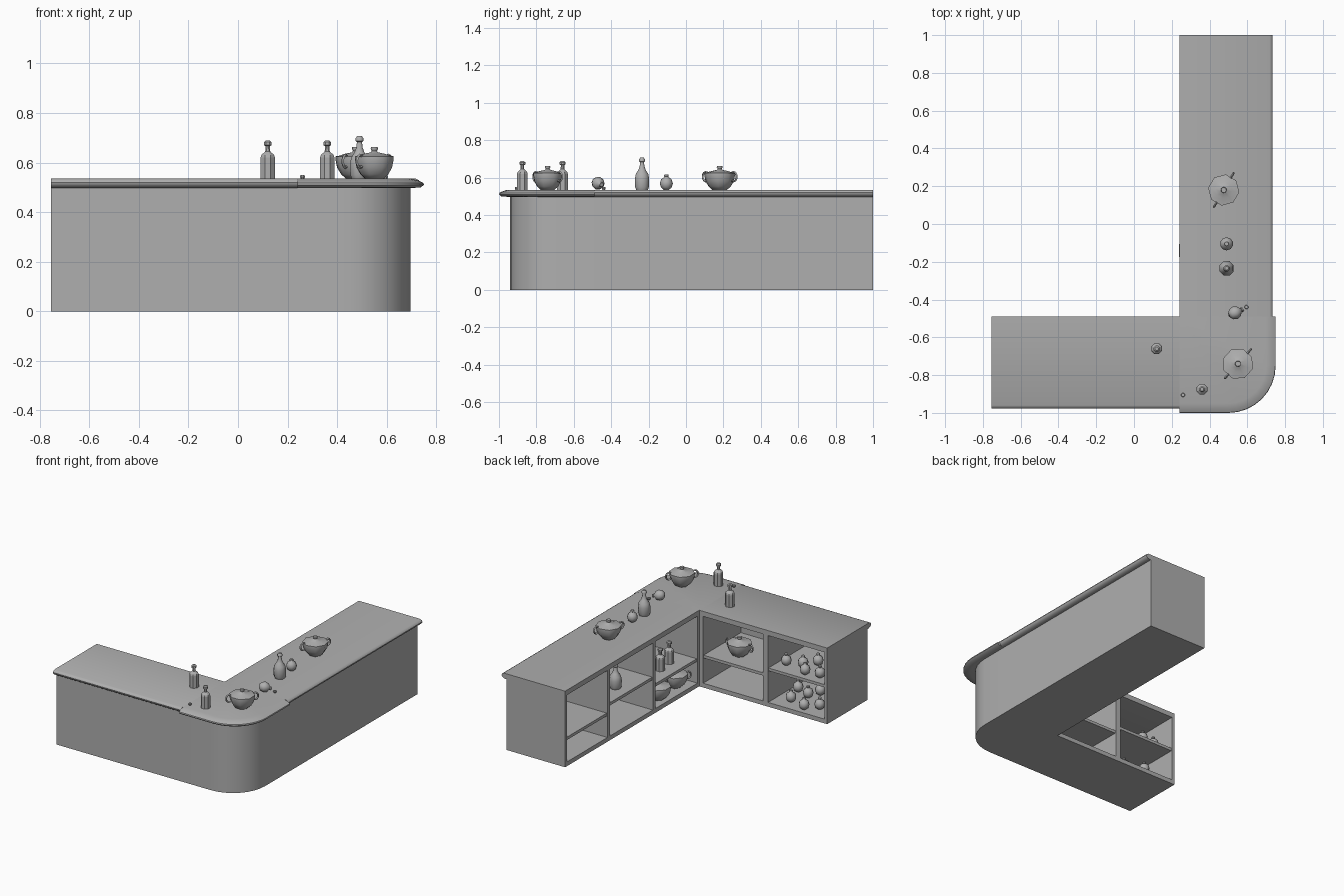
import bpy, bmesh, math
from mathutils import Matrix, Vector

if "Cube" in bpy.data.objects:
    bpy.data.objects.remove(bpy.data.objects["Cube"])

grey = bpy.data.materials.new("mid_grey")
grey.diffuse_color = (0.43, 0.43, 0.43, 1)
grey.use_nodes = True
grey.node_tree.nodes["Principled BSDF"].inputs["Base Color"].default_value = grey.diffuse_color


def finish(name, bm, smooth=None):
    bmesh.ops.remove_doubles(bm, verts=bm.verts, dist=1e-5)
    bmesh.ops.recalc_face_normals(bm, faces=bm.faces)
    me = bpy.data.meshes.new(name)
    bm.to_mesh(me)
    bm.free()
    me.materials.append(grey)
    ob = bpy.data.objects.new(name, me)
    bpy.context.collection.objects.link(ob)
    if smooth:
        bpy.ops.object.select_all(action='DESELECT')
        ob.select_set(True)
        bpy.context.view_layer.objects.active = ob
        bpy.ops.object.shade_smooth_by_angle(angle=math.radians(smooth))
    return ob


def box(name, x0, x1, y0, y1, z0, z1):
    bm = bmesh.new()
    m = Matrix.Translation(((x0 + x1) / 2, (y0 + y1) / 2, (z0 + z1) / 2)) @ \
        Matrix.Diagonal((x1 - x0, y1 - y0, z1 - z0, 1))
    bmesh.ops.create_cube(bm, size=1, matrix=m)
    return finish(name, bm)


def loft(bm, rings):
    """Skin a stack of closed rings and cap both ends."""
    vs = [[bm.verts.new(p) for p in r] for r in rings]
    n = len(vs[0])
    for a, b in zip(vs, vs[1:]):
        for i in range(n):
            j = (i + 1) % n
            bm.faces.new((a[i], a[j], b[j], b[i]))
    bm.faces.new(vs[0][::-1])
    bm.faces.new(vs[-1])


def corner_ring(cx, cy, r, z, n=8):
    """Square corner plan with a rounded outer edge."""
    pts = [(0.24, cy - r, z)]
    for i in range(n + 1):
        a = -math.pi / 2 + math.pi / 2 * i / n
        pts.append((cx + r * math.cos(a), cy + r * math.sin(a), z))
    return pts + [(cx + r, -0.49, z), (0.24, -0.49, z)]


def lathe(bm, profile, n, mat=Matrix()):
    loft(bm, [[mat @ Vector((r * math.cos(2 * math.pi * (i + .5) / n),
                             r * math.sin(2 * math.pi * (i + .5) / n), z))
               for i in range(n)] for r, z in profile])


# --- counter body ---
bm = bmesh.new()
loft(bm, [corner_ring(0.445, -0.69, 0.25, z) for z in (0, 0.505)])
finish("corner_body", bm, 30)

box("front_panel", -0.755, 0.24, -0.94, -0.91, 0, 0.505)
box("front_floor", -0.735, 0.24, -0.91, -0.49, 0, 0.03)
for x0, x1 in ((-0.755, -0.735), (-0.295, -0.256), (0.21, 0.24)):
    box("front_divider", x0, x1, -0.91, -0.49, 0, 0.505)
box("side_panel", 0.665, 0.695, -0.49, 1, 0, 0.505)
box("side_floor", 0.24, 0.665, -0.49, 0.98, 0, 0.03)
for y0, y1 in ((0.98, 1), (0.5, 0.53), (-0.005, 0.025), (-0.49, -0.47)):
    box("side_divider", 0.24, 0.665, y0, y1, 0, 0.505)

# --- shelves ---
for x0, x1, z in ((-0.735, -0.295, 0.27), (-0.256, 0.21, 0.225)):
    box("front_shelf", x0, x1, -0.91, -0.495, z - 0.02, z)
for y0, y1, z in ((0.53, 0.98, 0.2), (0.025, 0.5, 0.26), (-0.47, -0.005, 0.2)):
    box("side_shelf", 0.245, 0.665, y0, y1, z - 0.02, z)

# --- worktop: two arms with a rounded nose, and a wider corner ---
nose = [(0, 0.5), (0.46, 0.497), (0.475, 0.502), (0.485, 0.511),
        (0.487, 0.52), (0.482, 0.529), (0.47, 0.535), (0, 0.535)]
bm = bmesh.new()
loft(bm, [[(x, -0.49 - d, z) for d, z in nose] for x in (-0.755, 0.24)])
finish("front_worktop", bm, 40)
bm = bmesh.new()
loft(bm, [[(0.247 + d if d else 0.24, y, z) for d, z in nose] for y in (-0.49, 1)])
finish("side_worktop", bm, 40)
bm = bmesh.new()
loft(bm, [corner_ring(0.5, -0.75, 0.25 - o, z) for o, z in
          ((0.05, 0.497), (0.012, 0.5), (0, 0.51), (0.002, 0.518),
           (0.018, 0.526), (0.05, 0.535))])
finish("corner_worktop", bm, 40)

# --- tableware ---
TOP = 0.535


def bowl(x, y, z, angle):
    bm = bmesh.new()
    at = Matrix.Translation((x, y, z)) @ Matrix.Rotation(math.radians(angle), 4, 'Z')
    lathe(bm, [(0.04, 0), (0.06, 0.018), (0.076, 0.045), (0.083, 0.078),
               (0.083, 0.09), (0.07, 0.092), (0.045, 0.1), (0.016, 0.106),
               (0.011, 0.112), (0.016, 0.12), (0.014, 0.128)], 8, at)
    # looped handles
    for s in (1, -1):
        rings = []
        for k in range(8):
            t = math.radians(-120 + 240 * k / 7)
            c = Vector((s * (0.085 + 0.02 * math.cos(t)), 0, 0.07 + 0.025 * math.sin(t)))
            rad = Vector((s * math.cos(t), 0, math.sin(t)))
            rings.append([at @ (c + 0.006 * (rad * math.cos(q) + Vector((0, 1, 0)) * math.sin(q)))
                          for q in (0, math.pi / 2, math.pi, 3 * math.pi / 2)])
        loft(bm, rings)
    finish("lidded_bowl", bm, 50)


def flat_bottle(x, y, z):
    bm = bmesh.new()
    lathe(bm, [(0.031, 0), (0.031, 0.085), (0.028, 0.095), (0.011, 0.11),
               (0.01, 0.132), (0.017, 0.135), (0.017, 0.147), (0.01, 0.153)],
          8, Matrix.Translation((x, y, z)))
    finish("faceted_bottle", bm)


def round_bottle(x, y, z):
    bm = bmesh.new()
    lathe(bm, [(0.034, 0), (0.04, 0.015), (0.041, 0.06), (0.036, 0.085),
               (0.022, 0.105), (0.014, 0.125), (0.011, 0.148), (0.017, 0.152),
               (0.017, 0.163), (0.01, 0.172)], 8, Matrix.Translation((x, y, z)))
    finish("round_bottle", bm, 50)


def flask(mat):
    bm = bmesh.new()
    lathe(bm, [(0.014, 0), (0.028, 0.012), (0.035, 0.034), (0.028, 0.056),
               (0.013, 0.066), (0.01, 0.07), (0.013, 0.073), (0.011, 0.081)], 10, mat)
    finish("round_flask", bm, 50)


for b in ((0.475, 0.18, TOP, 60), (0.55, -0.74, TOP, 48), (0.025, -0.63, 0.225, 0),
          (0.314, -0.14, 0.03, 90), (0.33, -0.35, 0.03, 50)):
    bowl(*b)
for b in ((0.12, -0.66, TOP), (0.36, -0.875, TOP), (0.34, -0.2, 0.2), (0.355, -0.32, 0.2)):
    flat_bottle(*b)
round_bottle(0.49, -0.235, TOP)
round_bottle(0.345, 0.29, 0.26)

# standing flasks on the counter and in the end bay
for x, y, z in ((0.49, -0.105, TOP),
                (-0.36, -0.6, 0.27), (-0.466, -0.635, 0.27), (-0.527, -0.715, 0.27),
                (-0.538, -0.554, 0.27), (-0.643, -0.57, 0.27),
                (-0.357, -0.736, 0.03), (-0.407, -0.585, 0.03), (-0.54, -0.54, 0.03),
                (-0.46, -0.7, 0.03), (-0.5, -0.778, 0.03), (-0.62, -0.6, 0.03)):
    flask(Matrix.Translation((x, y, z)))
# tipped flask with its stopper rolled away
flask(Matrix.Translation((0.535, -0.47, TOP + 0.035)) @ Matrix.Rotation(math.radians(25), 4, 'Z')
      @ Matrix.Rotation(math.radians(100), 4, 'Y') @ Matrix.Translation((0, 0, -0.034)))
for x, y in ((0.595, -0.44), (0.26, -0.905)):
    bm = bmesh.new()
    lathe(bm, [(0.008, 0), (0.011, 0.007), (0.009, 0.014)], 8, Matrix.Translation((x, y, TOP)))
    finish("stopper", bm)
